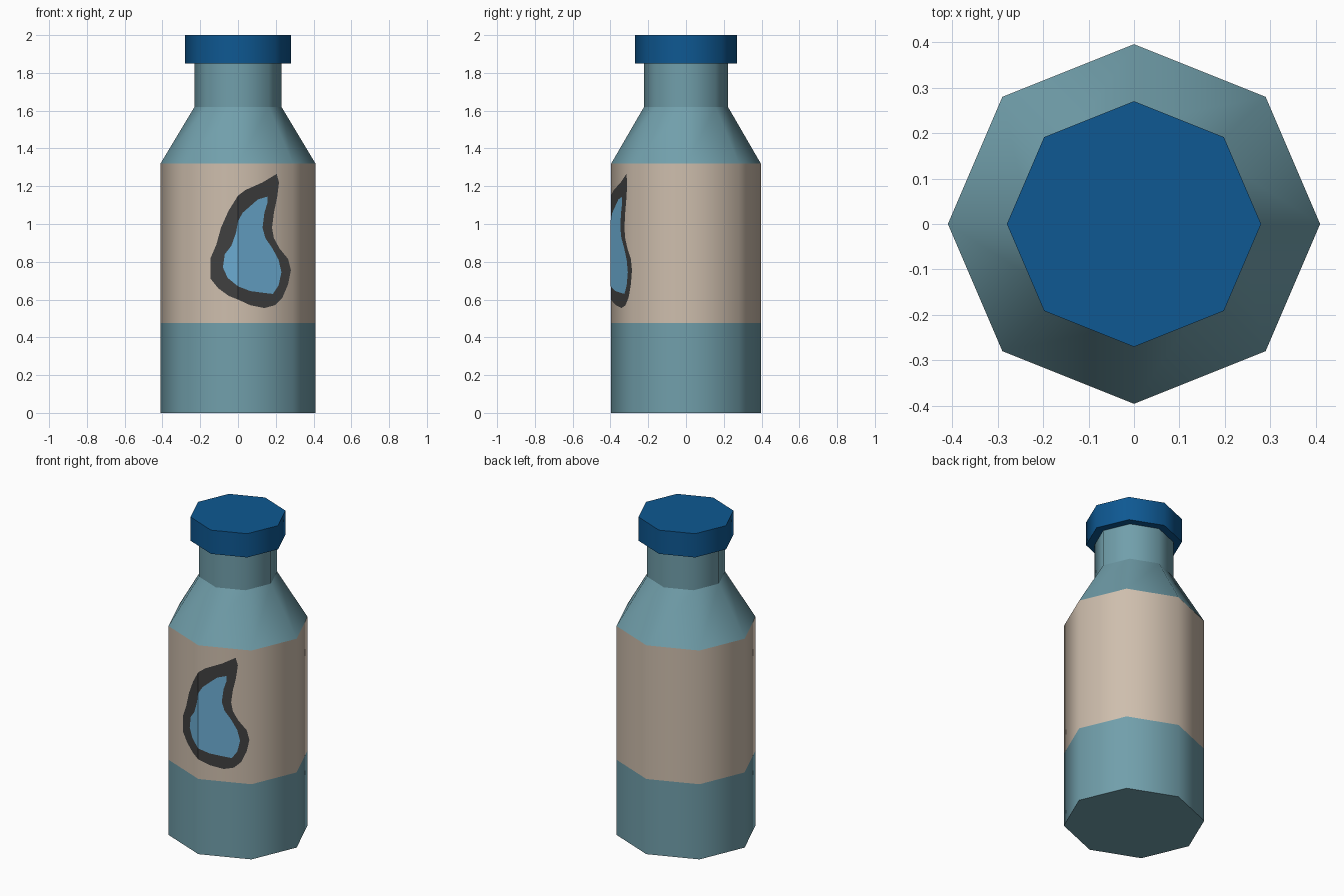
import bpy, bmesh, math
from mathutils import Vector

if "Cube" in bpy.data.objects:
    bpy.data.objects.remove(bpy.data.objects["Cube"])

SIDES = 8
RX, RY = 0.41, 0.396          # body half-width and half-depth
DEPTH = RY / RX


def material(name, rgb):
    """Flat colour given as 0-255 sRGB, stored linear."""
    m = bpy.data.materials.new(name)
    lin = [((c / 255 + 0.055) / 1.055) ** 2.4 for c in rgb]
    m.diffuse_color = (*lin, 1)
    m.use_nodes = True
    m.node_tree.nodes["Principled BSDF"].inputs["Base Color"].default_value = m.diffuse_color
    return m


TEAL = material("teal", (113, 159, 171))
CREAM = material("cream", (206, 190, 173))
NAVY = material("cap_blue", (14, 88, 146))
CHARCOAL = material("charcoal", (64, 64, 64))
SKY = material("sky_blue", (108, 172, 210))


def finish(name, bm, mats):
    me = bpy.data.meshes.new(name)
    bm.to_mesh(me)
    bm.free()
    for m in mats:
        me.materials.append(m)
    ob = bpy.data.objects.new(name, me)
    bpy.context.collection.objects.link(ob)
    return ob


def lathe(name, profile, mats, pick=lambda z: 0):
    """Octagonal solid from (radius, z) rings; smooth around, sharp at rings."""
    bm = bmesh.new()
    rings = []
    for r, z in profile:
        angles = [2 * math.pi * i / SIDES for i in range(SIDES)]
        rings.append([bm.verts.new((r * math.cos(a), r * DEPTH * math.sin(a), z)) for a in angles])
    for lo, hi in zip(rings, rings[1:]):
        for i in range(SIDES):
            j = (i + 1) % SIDES
            f = bm.faces.new((lo[i], lo[j], hi[j], hi[i]))
            f.material_index = pick(f.calc_center_median().z)
            f.smooth = True
    bm.faces.new(rings[0][::-1])
    bm.faces.new(rings[-1])
    for e in bm.edges:
        e.smooth = abs(e.verts[0].co.z - e.verts[1].co.z) > 1e-4
    return finish(name, bm, mats)


def decal(name, outline, mat, lift):
    """Flat outline in x, z wrapped onto the two front facets."""
    bm = bmesh.new()
    f = bm.faces.new([bm.verts.new((x, 0, z)) for x, z in outline])
    f.normal_update()
    if f.normal.y > 0:
        f.normal_flip()
    bmesh.ops.triangulate(bm, faces=bm.faces[:])
    bmesh.ops.bisect_plane(bm, geom=bm.verts[:] + bm.edges[:] + bm.faces[:],
                           plane_co=Vector((0, 0, 0)), plane_no=Vector((1, 0, 0)))
    c = math.cos(math.pi / 4)
    slope = RY * (1 - c) / (RX * c)
    for v in bm.verts:
        v.co.y = -RY + abs(v.co.x) * slope - lift
    return finish(name, bm, [mat])


# Bottle: base, label band, shoulder and neck
lathe("bottle_body",
      [(RX, 0), (RX, 0.475), (RX, 1.32), (0.23, 1.62), (0.23, 1.86)],
      [TEAL, CREAM], lambda z: 1 if 0.475 < z < 1.32 else 0)

# Cap
lathe("cap", [(0.28, 1.85), (0.28, 2.0)], [NAVY])

# Water drop on the label: dark border, blue centre
border = [(0.205, 1.265), (0.18, 1.25), (0.13, 1.22), (0.04, 1.18), (0, 1.15),
          (-0.05, 1.07), (-0.09, 0.98), (-0.115, 0.89), (-0.145, 0.82), (-0.145, 0.71),
          (-0.105, 0.66), (-0.05, 0.62), (0, 0.60), (0.065, 0.57), (0.14, 0.555),
          (0.195, 0.57), (0.235, 0.61), (0.265, 0.68), (0.28, 0.755), (0.265, 0.815),
          (0.22, 0.87), (0.19, 0.925), (0.18, 0.98), (0.19, 1.06), (0.207, 1.14), (0.217, 1.22)]
centre = [(0.155, 1.145), (0.105, 1.13), (0.065, 1.095), (0.025, 1.06), (0, 1.015),
          (-0.01, 0.955), (-0.035, 0.885), (-0.07, 0.84), (-0.08, 0.77), (-0.055, 0.715),
          (0, 0.67), (0.065, 0.645), (0.14, 0.635), (0.185, 0.63), (0.215, 0.675),
          (0.23, 0.745), (0.215, 0.81), (0.18, 0.875), (0.145, 0.925), (0.13, 0.98),
          (0.14, 1.06), (0.155, 1.11)]
decal("drop_border", border, CHARCOAL, 0.002)
decal("drop_centre", centre, SKY, 0.004)
